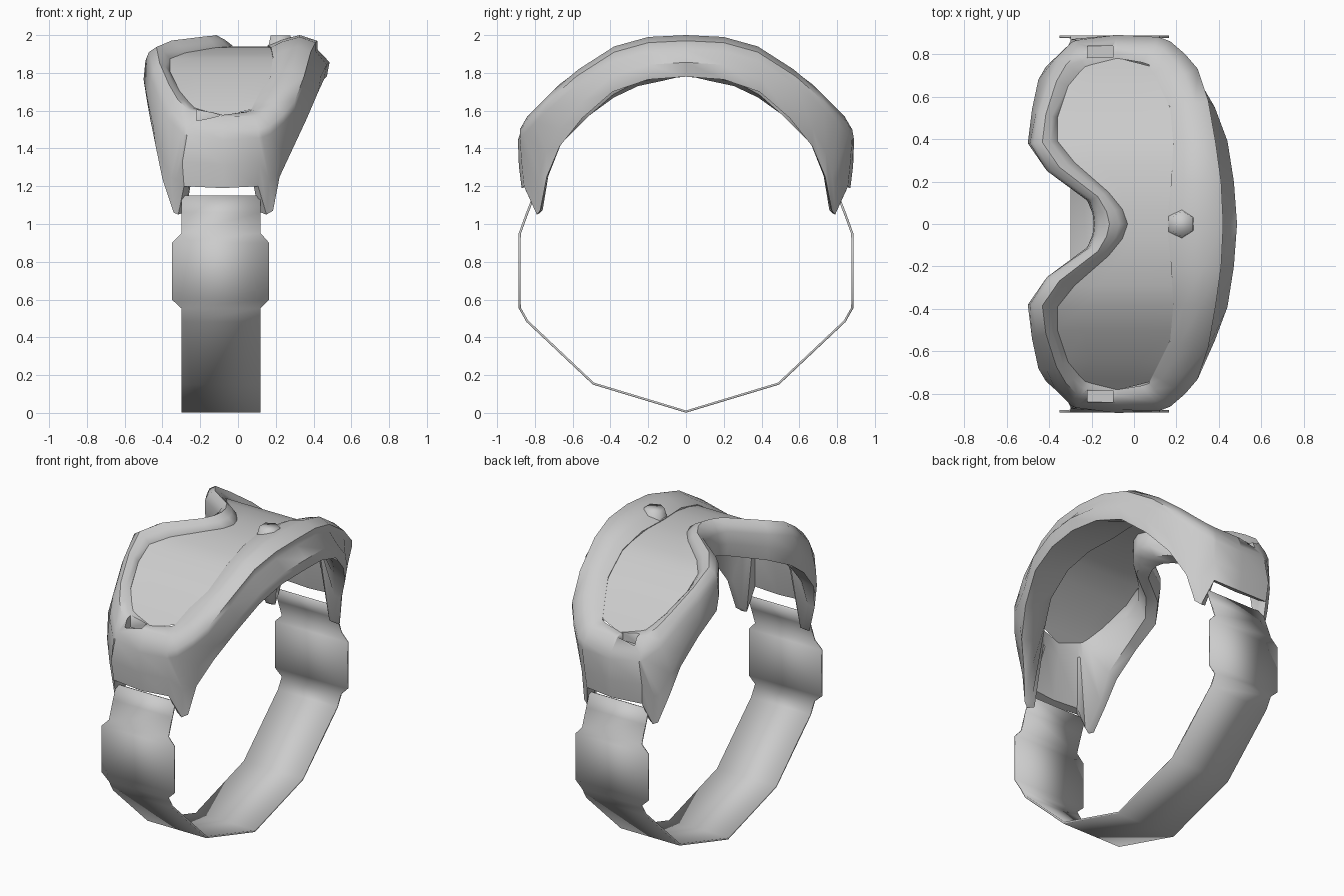
import bpy, bmesh
from mathutils import Vector

cube = bpy.data.objects.get("Cube")
if cube:
    bpy.data.objects.remove(cube, do_unlink=True)

GREY = (0.6, 0.6, 0.6, 1.0)
grey = bpy.data.materials.new("plain grey")
grey.use_nodes = True
grey.diffuse_color = GREY
grey.node_tree.nodes["Principled BSDF"].inputs["Base Color"].default_value = GREY


def finish(name, bm, angle=0.9):
    """Turn a bmesh into a smooth-shaded object with the grey material."""
    bmesh.ops.recalc_face_normals(bm, faces=bm.faces)
    mesh = bpy.data.meshes.new(name)
    bm.to_mesh(mesh)
    bm.free()
    mesh.materials.append(grey)
    obj = bpy.data.objects.new(name, mesh)
    bpy.context.collection.objects.link(obj)
    bpy.ops.object.select_all(action="DESELECT")
    obj.select_set(True)
    bpy.context.view_layer.objects.active = obj
    bpy.ops.object.shade_smooth_by_angle(angle=angle)
    return obj


def interpolate(points, t):
    """Piecewise linear lookup in a list of (t, value) pairs."""
    for (t0, v0), (t1, v1) in zip(points, points[1:]):
        if t <= t1:
            return v0 + (v1 - v0) * (t - t0) / (t1 - t0)
    return points[-1][1]


def loft(bm, sections, ring=False, closed_section=True):
    """Bridge consecutive sections with quads."""
    rows = [[bm.verts.new(p) for p in s] for s in sections]
    n = len(rows[0])
    pairs = list(zip(rows, rows[1:])) + ([(rows[-1], rows[0])] if ring else [])
    for a, b in pairs:
        for i in range(n if closed_section else n - 1):
            j = (i + 1) % n
            bm.faces.new((a[i], a[j], b[j], b[i]))


def mirrored(section):
    return [Vector((p[0], -p[1], p[2])) for p in section]


# Height of the arched face across the width
ARCH = [(0, 2.0), (.2, 1.99), (.38, 1.94), (.63, 1.78), (.89, 1.52)]
LIP_DROP = .055


def arch(y):
    return interpolate(ARCH, abs(y))


# Half outline from brow to nose, with the strap prongs at the temple corners.
# Each station: lens lip, outer edge, skirt base.
BROW = [
    ((.155, 0), (.42, 0), (.485, 0, 1.78)),
    ((.175, .2), (.41, .2), (.47, .2, 1.765)),
    ((.185, .38), (.385, .38), (.44, .39, 1.7)),
    ((.17, .55), (.35, .58), (.38, .55, 1.56)),
    ((.115, .66), (.3, .73), (.31, .67, 1.41)),
    ((.09, .71), (.24, .8), (.235, .74, 1.25)),
    ((.07, .75), (.17, .86), (.2, .775, 1.07)),
    ((.055, .755), (.13, .875), (.165, .795, 1.05)),
    ((.04, .76), (.11, .88), (.115, .87, 1.2)),
]
TEMPLE = ((-.08, .78), (-.08, .89), (-.08, .885, 1.19))
NOSE = [
    ((-.2, .75), (-.27, .865), (-.295, .87, 1.2)),
    ((-.215, .745), (-.285, .86), (-.33, .795, 1.05)),
    ((-.23, .74), (-.3, .85), (-.355, .775, 1.06)),
    ((-.26, .71), (-.37, .78), (-.415, .74, 1.24)),
    ((-.31, .65), (-.41, .69), (-.45, .68, 1.41)),
    ((-.36, .5), (-.46, .53), (-.48, .54, 1.56)),
    ((-.36, .39), (-.49, .38), (-.5, .38, 1.67)),
    ((-.28, .29), (-.41, .25), (-.41, .25, 1.73)),
    ((-.12, .15), (-.21, .11), (-.22, .11, 1.76)),
    ((-.055, .07), (-.19, .05), (-.195, .05, 1.775)),
    ((-.03, 0), (-.185, 0), (-.19, 0, 1.78)),
]


def frame_section(station, round_edge):
    """Rounded rim, short neck, flared skirt and hollow back."""
    lip, out = Vector(station[0]), Vector(station[1])
    foot, base_z = Vector(station[2][:2]), station[2][2]
    inward = (lip - foot).normalized()
    rim, ridge = lip.lerp(out, .25), lip.lerp(out, .55 if round_edge else .65)
    edge = lip.lerp(out, .86) if round_edge else out
    wall = .06 if base_z < 1.3 else .09
    edge_z, lip_z = arch(out.y) - .03, arch(lip.y) - LIP_DROP
    return [
        Vector((*lip, lip_z)),
        Vector((*rim, arch(rim.y) - .025)),
        Vector((*ridge, arch(ridge.y))),
        Vector((*edge, edge_z)),
        Vector((*out, edge_z - .045)),
        Vector((*foot, edge_z + (base_z - edge_z) * .6)),
        Vector((*(foot + inward * .015), base_z)),
        Vector((*(foot + inward * wall), base_z + .015)),
        Vector((*lip, lip_z - .1)),
    ]


# Goggle frame: one closed ring
half = [frame_section(s, False) for s in BROW]
half += [frame_section(s, True) for s in [TEMPLE] + NOSE]
bm = bmesh.new()
loft(bm, half + [mirrored(s) for s in reversed(half[1:-1])], ring=True)
frame = finish("frame", bm)

# Small recess below the lens at each temple
bm = bmesh.new()
for side in (-1, 1):
    box = bmesh.ops.create_cube(bm, size=1)["verts"]
    bmesh.ops.scale(bm, vec=(.12, .055, .2), verts=box)
    bmesh.ops.translate(bm, vec=(-.16, side * .81, 1.63), verts=box)
cutter = finish("recess_cutter", bm)
cutter.hide_render = True
cutter.hide_viewport = True
cut = frame.modifiers.new("recess", "BOOLEAN")
cut.operation = "DIFFERENCE"
cut.solver = "EXACT"
cut.object = cutter

# Lens: curved sheet tucked just under the brow lip and the nose lip
brow = [(s[0][1], s[0][0]) for s in BROW + [TEMPLE]]
nose = [(s[0][1], s[0][0]) for s in reversed([TEMPLE] + NOSE)]
levels = [0, .07, .15, .29, .39, .5, .65, .74, .78]
rows = []
for y in [-y for y in reversed(levels[1:])] + levels:
    x0 = interpolate(nose, abs(y)) - .012
    x1 = interpolate(brow, abs(y)) + .012
    z = arch(y) - LIP_DROP - .004
    rows.append([(x0 + (x1 - x0) * k / 4, y, z) for k in range(5)])
bm = bmesh.new()
loft(bm, rows, closed_section=False)
finish("lens", bm)

# Vent button on the brow
bm = bmesh.new()
bmesh.ops.create_cone(bm, cap_ends=True, segments=6, radius1=.08, radius2=.06, depth=.08)
bmesh.ops.translate(bm, vec=(.225, 0, 1.957), verts=bm.verts)
finish("vent_button", bm, 1.6)

# Strap: thin band, wider where the buckles sit
NARROW, WIDE = (-.3, .12), (-.35, .165)
PATH = [
    (.805, 1.15, NARROW), (.84, 1.06, NARROW), (.88, .95, NARROW),
    (.882, .9, WIDE), (.882, .6, WIDE), (.88, .555, NARROW),
    (.84, .485, NARROW), (.49, .155, NARROW), (0, .007, NARROW),
]
band = [[Vector((x, y, z)) for x in width] for y, z, width in PATH]
bm = bmesh.new()
loft(bm, band + [mirrored(s) for s in reversed(band[:-1])], closed_section=False)
strap = finish("strap", bm)
thick = strap.modifiers.new("thickness", "SOLIDIFY")
thick.thickness = .012
thick.offset = 0
